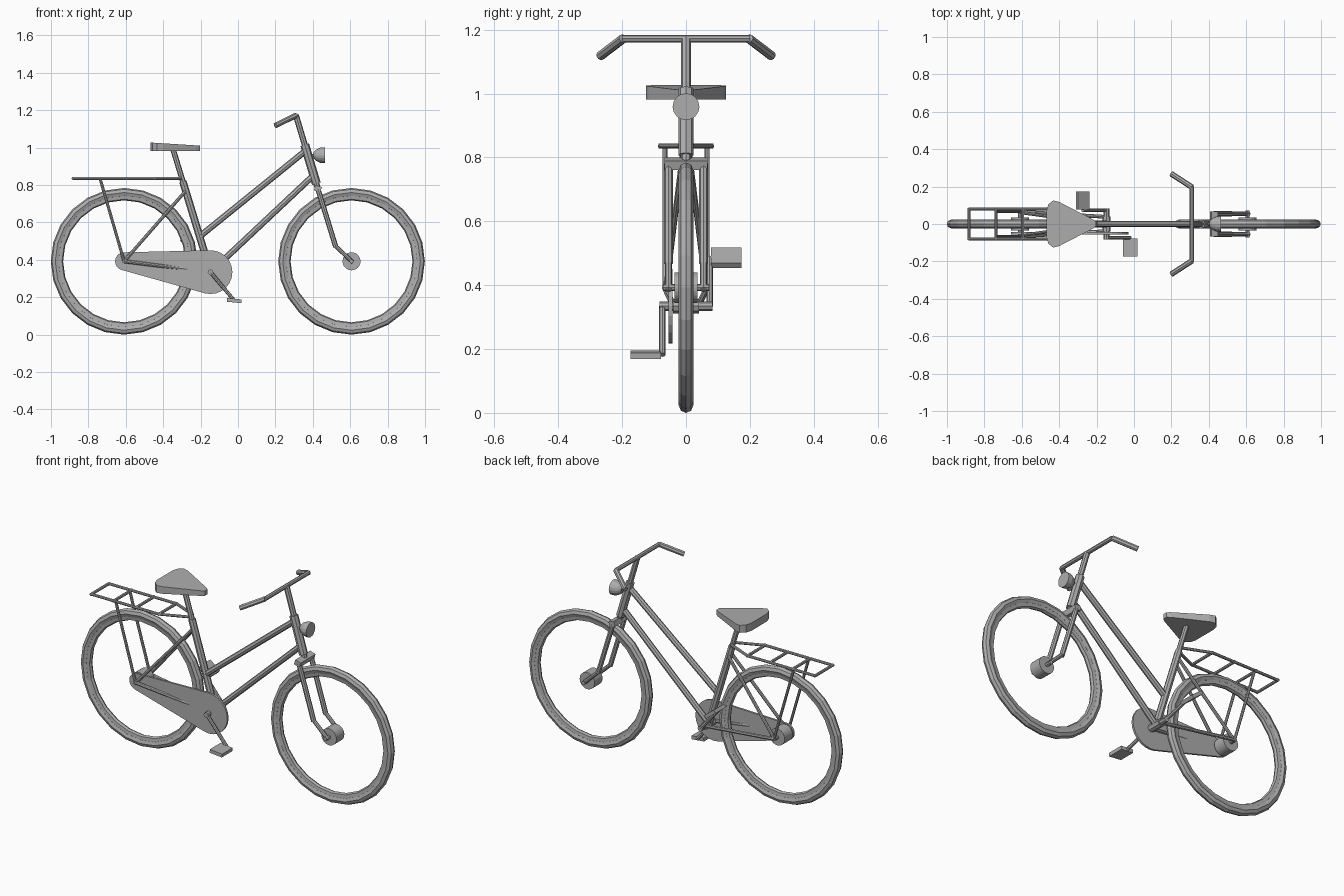
import bpy, bmesh
from math import cos, sin, pi, atan2
from mathutils import Vector, Matrix

if "Cube" in bpy.data.objects:
    bpy.data.objects.remove(bpy.data.objects["Cube"], do_unlink=True)

grey = bpy.data.materials.new("plain grey")
grey.use_nodes = True
grey.diffuse_color = (0.42, 0.42, 0.42, 1)
grey.node_tree.nodes["Principled BSDF"].inputs["Base Color"].default_value = grey.diffuse_color


def finish(name, bm):
    bmesh.ops.recalc_face_normals(bm, faces=bm.faces)
    mesh = bpy.data.meshes.new(name)
    bm.to_mesh(mesh)
    bm.free()
    mesh.materials.append(grey)
    obj = bpy.data.objects.new(name, mesh)
    bpy.context.collection.objects.link(obj)
    return obj


def lathe(name, centre, axis, profile, sides=24, closed=False):
    """Turn (radius, height) pairs about an axis; closed makes a ring."""
    bm = bmesh.new()
    spin = Vector(axis).to_track_quat('Z', 'Y')
    rings = []
    for r, h in profile:
        angles = [2 * pi * i / sides for i in range(sides)]
        rings.append([bm.verts.new(Vector(centre) + spin @ Vector((r * cos(a), r * sin(a), h)))
                      for a in angles])
    pairs = list(zip(rings, rings[1:]))
    if closed:
        pairs.append((rings[-1], rings[0]))
    else:
        bm.faces.new(rings[0])
        bm.faces.new(rings[-1])
    for a, b in pairs:
        for i in range(sides):
            j = (i + 1) % sides
            bm.faces.new((a[i], a[j], b[j], b[i]))
    return finish(name, bm)


def tube(name, radius, *paths):
    """Eight-sided tubes along one or more straight-segment paths."""
    curve = bpy.data.curves.new(name, 'CURVE')
    curve.dimensions = '3D'
    curve.bevel_depth = radius
    curve.bevel_resolution = 2
    curve.use_fill_caps = True
    for path in paths:
        spline = curve.splines.new('POLY')
        spline.points.add(len(path) - 1)
        spline.use_smooth = False
        for point, co in zip(spline.points, path):
            point.co = (*co, 1)
    obj = bpy.data.objects.new(name, curve)
    bpy.context.collection.objects.link(obj)
    bpy.ops.object.select_all(action='DESELECT')
    obj.select_set(True)
    bpy.context.view_layer.objects.active = obj
    bpy.ops.object.convert(target='MESH')
    obj = bpy.context.view_layer.objects.active
    obj.data.materials.clear()
    obj.data.materials.append(grey)
    return obj


def flip(path):
    return [(x, -y, z) for x, y, z in path]


def both(name, radius, *path):
    return tube(name, radius, path, flip(path))


def hull(name, points):
    bm = bmesh.new()
    for p in points:
        bm.verts.new(p)
    bmesh.ops.convex_hull(bm, input=bm.verts)
    bmesh.ops.dissolve_limit(bm, angle_limit=0.01, verts=bm.verts, edges=bm.edges)
    return finish(name, bm)


def box(name, centre, size, tilt=0):
    bm = bmesh.new()
    bmesh.ops.create_cube(bm, size=1)
    bm.transform(Matrix.Translation(centre) @ Matrix.Rotation(tilt, 4, 'Y')
                 @ Matrix.Diagonal((*size, 1)))
    return finish(name, bm)


# Key points
REAR, FRONT, AXLE = -0.609, 0.607, 0.392
BB = Vector((-0.147, 0, 0.334))
SEAT_TOP = Vector((-0.347, 0, 0.99))
BAR = Vector((0.31, 0, 1.172))
CROWN = Vector((0.427, 0, 0.78))

# Wheels: tyre, rim, hub drum and axle
for label, x in (("rear", REAR), ("front", FRONT)):
    centre = (x, 0, AXLE)
    tyre = [(0.368 + 0.024 * cos(a), 0.023 * sin(a)) for a in [pi * i / 4 for i in range(8)]]
    lathe(label + "_tyre", centre, (0, 1, 0), tyre, closed=True)
    rim = [(0.352, -0.016), (0.332, -0.013), (0.326, 0), (0.332, 0.013), (0.352, 0.016)]
    lathe(label + "_rim", centre, (0, 1, 0), rim, closed=True)
    lathe(label + "_hub", centre, (0, 1, 0), [(0.048, -0.036), (0.048, 0.036)])
    tube(label + "_axle", 0.011, [(x, -0.072, AXLE), (x, 0.072, AXLE)])

# Frame
tube("seat_tube", 0.02, [BB, BB.lerp(SEAT_TOP, 0.74)])
tube("seat_post", 0.015, [BB.lerp(SEAT_TOP, 0.7), SEAT_TOP])
tube("top_tube", 0.017, [(0.37, 0, 0.99), (-0.205, 0, 0.525)])
tube("down_tube", 0.017, [(0.405, 0, 0.853), BB])
tube("head_tube", 0.024, [BAR.lerp(CROWN, 0.4), BAR.lerp(CROWN, 0.93)])
tube("bottom_bracket", 0.022, [BB - Vector((0, 0.04, 0)), BB + Vector((0, 0.04, 0))])
both("chain_stays", 0.01, (REAR, 0.066, AXLE), (BB.x, 0.038, BB.z))
both("seat_stays", 0.009, (REAR, 0.062, AXLE), (-0.283, 0.016, 0.765))

# Fork
box("fork_crown", CROWN, (0.036, 0.136, 0.03), 0.29)
both("fork_legs", 0.014, (0.427, 0.055, 0.78), (0.523, 0.055, 0.468))
both("fork_ends", 0.011, (0.52, 0.055, 0.475), (FRONT + 0.008, 0.055, AXLE - 0.006))

# Handlebar, stem and grips
tube("stem", 0.016, [BAR, CROWN])
tube("handlebar", 0.012, [(BAR.x, -0.2, BAR.z), (BAR.x, 0.2, BAR.z)])
both("grips", 0.015, (BAR.x, 0.197, BAR.z), (0.2, 0.268, 1.118))

# Headlamp on a short bracket
lathe("headlamp", (0.405, 0, 0.959), (1, 0, 0),
      [(0.017, 0), (0.03, 0.013), (0.041, 0.036), (0.042, 0.06)], 16)
tube("headlamp_bracket", 0.008, [(0.375, 0, 0.955), (0.41, 0, 0.959)])

# Saddle
outline = [(-0.468, 0.07), (-0.458, 0.105), (-0.432, 0.126), (-0.4, 0.118),
           (-0.222, 0.026), (-0.204, 0.012)]
hull("saddle", [(x, s * y, z) for x, y in outline for s in (1, -1)
                for z in (0.982, 0.998 - 0.062 * x)])

# Luggage rack
RACK = 0.836
tube("rack_rails", 0.008,
     *[[(-0.885, s * 0.08, RACK), (-0.45, s * 0.08, RACK), (-0.302, s * 0.018, RACK)]
       for s in (1, -1)])
tube("rack_bars", 0.008, *[[(x, -0.086, RACK), (x, 0.086, RACK)]
                           for x in (-0.882, -0.738, -0.595, -0.45)])
both("rack_struts", 0.008, (-0.738, 0.066, RACK), (REAR, 0.066, AXLE))

# Chain case: one thin hull around two circles
hull("chain_case", [(cx + r * cos(a), y, cz + r * sin(a))
                    for cx, cz, r in ((REAR, AXLE, 0.048), (BB.x, BB.z, 0.117))
                    for a in [2 * pi * i / 24 for i in range(24)]
                    for y in (-0.055, -0.043)])

# Cranks and pedals, opposite each other
tube("crank_spindle", 0.015, [BB - Vector((0, 0.083, 0)), BB + Vector((0, 0.083, 0))])
arm = Vector((0.127, 0, -0.152))
for label, side, tilt in (("right", -1, 0.1), ("left", 1, 0.66)):
    start = BB + Vector((0, side * 0.074, 0))
    end = start - arm * side
    tube(label + "_crank", 0.01, [start, end])
    box(label + "_pedal", end + Vector((0, side * 0.052, 0)), (0.078, 0.096, 0.02), tilt)
